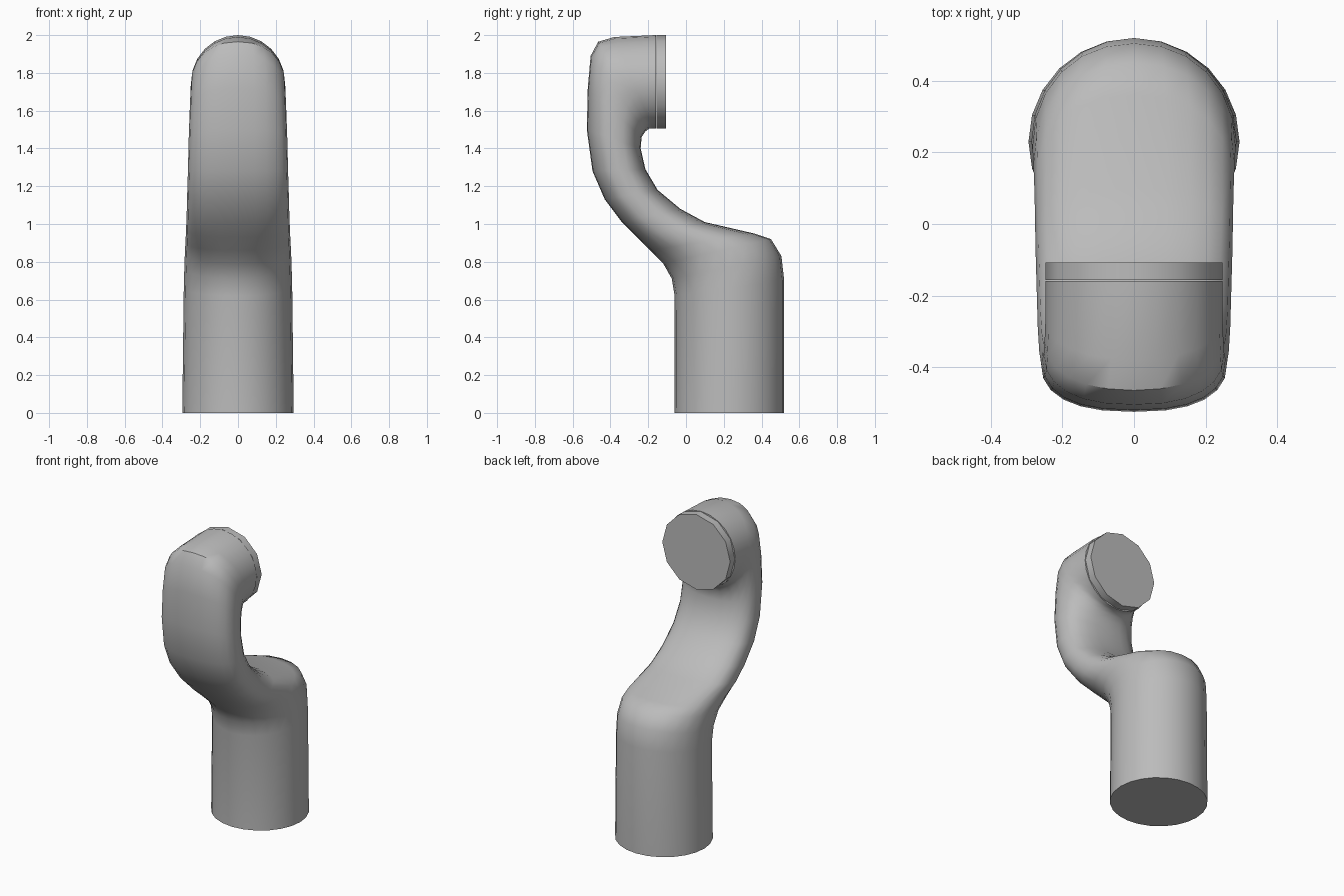
import bpy
import bmesh
from math import cos, sin, pi, copysign, radians

cube = bpy.data.objects.get("Cube")
if cube:
    bpy.data.objects.remove(cube, do_unlink=True)

grey = bpy.data.materials.new("plain grey")
grey.use_nodes = True
GREY = (0.5, 0.5, 0.5, 1)
grey.diffuse_color = GREY
grey.node_tree.nodes["Principled BSDF"].inputs["Base Color"].default_value = GREY


def ring(bm, front, back, half_width, power, sides):
    """Rounded section spanning a front and a back (y, z) point."""
    verts = []
    for i in range(sides):
        a = 2 * pi * i / sides
        c, s = [copysign(abs(t) ** (2 / power), t) for t in (cos(a), sin(a))]
        y, z = [(f + b) / 2 + (f - b) / 2 * c for f, b in zip(front, back)]
        verts.append(bm.verts.new((half_width * s, y, z)))
    return verts


def loft(name, sections, sides):
    """Skin a closed solid over the sections."""
    bm = bmesh.new()
    rings = [ring(bm, *sec, sides) for sec in sections]
    for low, high in zip(rings, rings[1:]):
        for i in range(sides):
            j = (i + 1) % sides
            bm.faces.new((low[i], low[j], high[j], high[i]))
    bm.faces.new(rings[0])
    bm.faces.new(rings[-1])
    bmesh.ops.recalc_face_normals(bm, faces=bm.faces)
    mesh = bpy.data.meshes.new(name)
    bm.to_mesh(mesh)
    bm.free()
    mesh.materials.append(grey)
    obj = bpy.data.objects.new(name, mesh)
    bpy.context.collection.objects.link(obj)
    bpy.ops.object.select_all(action='DESELECT')
    obj.select_set(True)
    bpy.context.view_layer.objects.active = obj
    bpy.ops.object.shade_smooth_by_angle(angle=radians(40))
    return obj


# Round post, leaning neck and elbow: front point, back point, half width, squareness
loft("bent_pipe", [
    ((-0.06, 0), (0.52, 0), 0.295, 2),
    ((-0.06, 0.62), (0.52, 0.70), 0.287, 2),
    ((-0.075, 0.71), (0.505, 0.83), 0.284, 2.1),
    ((-0.12, 0.79), (0.45, 0.92), 0.281, 2.2),
    ((-0.19, 0.86), (0.36, 0.95), 0.278, 2.4),
    ((-0.26, 0.93), (0.10, 1.01), 0.275, 2.5),
    ((-0.34, 1.01), (-0.03, 1.08), 0.272, 2.5),
    ((-0.43, 1.13), (-0.15, 1.18), 0.269, 2.5),
    ((-0.495, 1.28), (-0.215, 1.29), 0.265, 2.5),
    ((-0.525, 1.50), (-0.24, 1.40), 0.261, 2.5),
    ((-0.52, 1.72), (-0.235, 1.46), 0.256, 2.5),
    ((-0.505, 1.89), (-0.215, 1.49), 0.252, 2.4),
    ((-0.465, 1.965), (-0.195, 1.505), 0.25, 2.2),
    ((-0.38, 1.99), (-0.175, 1.505), 0.248, 2),
    ((-0.16, 2.0), (-0.16, 1.505), 0.248, 2),
], 24)

# Flat disc closing the elbow, behind a thin seam
loft("end_cap", [
    ((-0.156, 2.0), (-0.156, 1.505), 0.248, 2),
    ((-0.107, 2.0), (-0.107, 1.505), 0.248, 2),
], 12)
